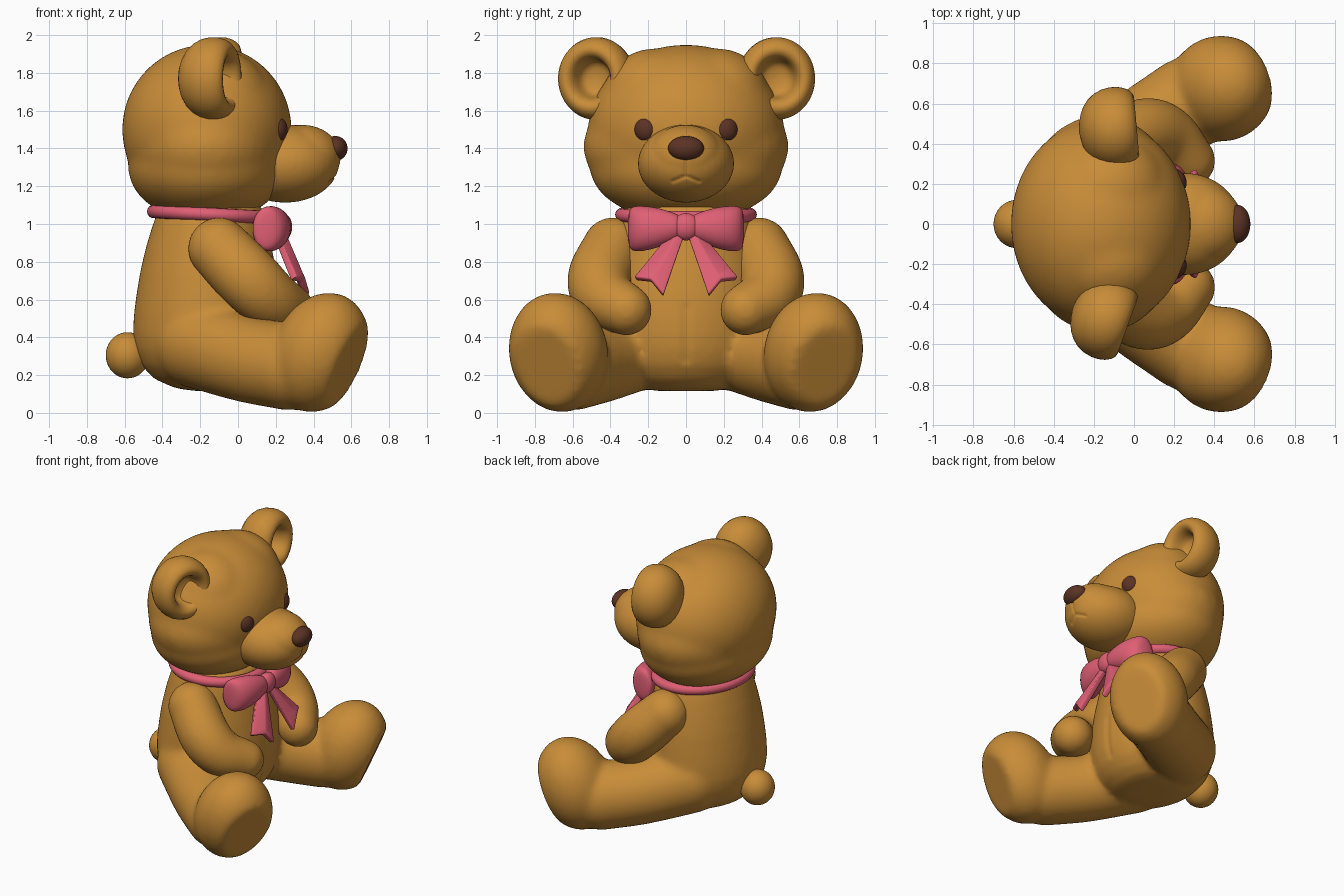
import bpy, bmesh, math
from mathutils import Matrix, Vector
from mathutils.geometry import intersect_point_line

if "Cube" in bpy.data.objects:
    bpy.data.objects.remove(bpy.data.objects["Cube"])


def material(name, rgb):
    m = bpy.data.materials.new(name)
    m.diffuse_color = (*rgb, 1)
    m.use_nodes = True
    m.node_tree.nodes["Principled BSDF"].inputs["Base Color"].default_value = m.diffuse_color
    return m


FUR = material("honey fur", (0.58, 0.265, 0.04))
PINK = material("pink ribbon", (0.74, 0.115, 0.175))
DARK = material("dark brown", (0.105, 0.033, 0.018))


def finish(name, bm, mat):
    bmesh.ops.recalc_face_normals(bm, faces=bm.faces)
    me = bpy.data.meshes.new(name)
    bm.to_mesh(me)
    bm.free()
    me.materials.append(mat)
    ob = bpy.data.objects.new(name, me)
    bpy.context.collection.objects.link(ob)
    bpy.ops.object.select_all(action='DESELECT')
    bpy.context.view_layer.objects.active = ob
    ob.select_set(True)
    return ob


def ball(bm, c, r, rot=Matrix(), flat=1.0):
    """Ellipsoid; flat < 1 cuts it off flat on its local +x side."""
    vs = bmesh.ops.create_uvsphere(bm, u_segments=40, v_segments=24, radius=1)["verts"]
    mat = Matrix.Translation(c) @ rot @ Matrix.Diagonal((*r, 1))
    for v in vs:
        v.co.x = min(v.co.x, flat)
        v.co = mat @ v.co


def chain(bm, pts, steps=8):
    """Overlapping spheres along a smooth path of (x, y, z, radius)."""
    p = [Vector(q) for q in pts]
    p = [2 * p[0] - p[1]] + p + [2 * p[-1] - p[-2]]
    for a, b, c, d in zip(p, p[1:], p[2:], p[3:]):
        for i in range(steps + 1):
            t = i / steps
            q = 0.5 * (2 * b + (c - a) * t + (2 * a - 5 * b + 4 * c - d) * t * t
                       + (3 * b - a - 3 * c + d) * t ** 3)
            ball(bm, q[:3], (q[3],) * 3)


def fuse(name, bm, voxel=0.02, smooth=6):
    """Melt overlapping blobs into one soft skin."""
    ob = finish(name, bm, FUR)
    m = ob.modifiers.new("fuse", 'REMESH')
    m.mode, m.voxel_size, m.use_smooth_shade = 'VOXEL', voxel, True
    s = ob.modifiers.new("soften", 'SMOOTH')
    s.factor, s.iterations = 0.5, smooth
    for mod in ("fuse", "soften"):
        bpy.ops.object.modifier_apply(modifier=mod)
    bpy.ops.object.shade_smooth()
    return ob


def groove(ob, lines, width, depth, xmin):
    """Press stitched creases, given as (y, z) segments, into the front."""
    for v in ob.data.vertices:
        if v.co.x < xmin:
            continue
        p = Vector((v.co.y, v.co.z, 0))
        d = 9
        for a, b in lines:
            a, b = Vector((*a, 0)), Vector((*b, 0))
            t = intersect_point_line(p, a, b)[1]
            d = min(d, (p - a.lerp(b, max(0, min(1, t)))).length)
        if d < width:
            v.co.x -= depth * (1 - d / width)


def skin(bm, rings, place, seg=40):
    """Skin elliptical rings (cu, cv, w, ru, rv); place maps (u, v, w) to world."""
    rows = []
    for cu, cv, w, ru, rv in rings:
        rows.append([bm.verts.new(place(cu + ru * math.cos(math.tau * i / seg),
                                        cv + rv * math.sin(math.tau * i / seg), w))
                     for i in range(seg)])
    for a, b in zip(rows, rows[1:]):
        for i in range(seg):
            j = (i + 1) % seg
            bm.faces.new((a[i], a[j], b[j], b[i]))
    bm.faces.new(rows[0])
    bm.faces.new(rows[-1])


def loft(name, rings, place, mat):
    bm = bmesh.new()
    skin(bm, rings, place)
    ob = finish(name, bm, mat)
    m = ob.modifiers.new("round", 'SUBSURF')
    m.levels = m.render_levels = 1
    bpy.ops.object.modifier_apply(modifier="round")
    bpy.ops.object.shade_smooth()


def simple_ball(name, c, r, mat, rot=Matrix()):
    bm = bmesh.new()
    ball(bm, c, r, rot)
    finish(name, bm, mat)
    bpy.ops.object.shade_smooth()


# Torso profile: (z, back x, front x, half width)
TORSO = [(0.115, -0.22, 0.0, 0.14), (0.13, -0.33, 0.08, 0.25), (0.18, -0.445, 0.15, 0.34),
         (0.25, -0.51, 0.20, 0.40), (0.33, -0.545, 0.225, 0.43), (0.42, -0.557, 0.235, 0.445),
         (0.52, -0.552, 0.235, 0.445), (0.63, -0.538, 0.225, 0.435), (0.75, -0.518, 0.205, 0.42),
         (0.87, -0.49, 0.18, 0.395), (0.98, -0.457, 0.16, 0.37), (1.07, -0.425, 0.14, 0.34),
         (1.13, -0.36, 0.08, 0.28)]

# Torso and legs in one skin
bm = bmesh.new()
skin(bm, [((b + f) / 2, 0, z, (f - b) / 2, w) for z, b, f, w in TORSO],
     lambda u, v, w: Vector((u, v, w)))
for s in (1, -1):
    chain(bm, [(-0.2, 0.245 * s, 0.365, 0.24), (0.05, 0.45 * s, 0.285, 0.23),
               (0.27, 0.60 * s, 0.245, 0.232)])
    rot = Matrix.Rotation(math.radians(22 * s), 4, 'Z') @ Matrix.Rotation(math.radians(23), 4, 'Y')
    ball(bm, (0.435, 0.675 * s, 0.32), (0.25, 0.265, 0.328), rot, 0.72)
body = fuse("body_and_legs", bm, 0.02, 12)
groove(body, [((0, 0.28), (0, 0.56))], 0.03, 0.012, 0)

# Head with full cheeks and jaw
bm = bmesh.new()
ball(bm, (-0.165, 0, 1.50), (0.45, 0.52, 0.45))
ball(bm, (-0.165, 0, 1.41), (0.42, 0.545, 0.34))
ball(bm, (-0.165, 0, 1.30), (0.418, 0.51, 0.29))
for s in (1, -1):
    ball(bm, (-0.125, 0.17 * s, 1.64), (0.30, 0.28, 0.29))
fuse("head", bm, 0.02, 20)

# Muzzle with pressed mouth line
bm = bmesh.new()
ball(bm, (0.25, 0, 1.32), (0.285, 0.255, 0.207))
ball(bm, (0.34, 0, 1.355), (0.205, 0.20, 0.17))
muzzle = fuse("muzzle", bm, 0.01, 14)
groove(muzzle, [((0, 1.36), (0, 1.255)), ((0, 1.255), (0.07, 1.225)),
                ((0, 1.255), (-0.07, 1.225))], 0.014, 0.010, 0.35)

simple_ball("nose", (0.515, 0, 1.40), (0.065, 0.095, 0.066), DARK)
simple_ball("tail", (-0.585, 0, 0.305), (0.115, 0.12, 0.122), FUR)

# Cup-shaped ear profile: (radius, depth)
EAR = [(0.002, -0.05), (0.06, -0.045), (0.09, -0.02), (0.098, 0.05), (0.125, 0.09), (0.165, 0.09),
       (0.2, 0.045), (0.211, -0.03), (0.187, -0.115), (0.12, -0.175), (0.05, -0.195), (0.002, -0.20)]
# Bow loop rings: centre x, centre z, distance out, half depth, half height
LOOP = [(0.225, 0.985, 0.02, 0.05, 0.06), (0.22, 0.985, 0.07, 0.058, 0.075),
        (0.20, 0.98, 0.15, 0.085, 0.108), (0.175, 0.975, 0.24, 0.093, 0.122),
        (0.155, 0.975, 0.285, 0.08, 0.118), (0.145, 0.975, 0.303, 0.06, 0.10),
        (0.145, 0.975, 0.308, 0.01, 0.03)]

for s, side, ear_x, ear_turn in ((1, "left", -0.075, 5), (-1, "right", -0.115, -20)):
    # Arms
    bm = bmesh.new()
    chain(bm, [(-0.1, 0.385 * s, 0.87, 0.165), (0.05, 0.455 * s, 0.715, 0.172),
               (0.16, 0.43 * s, 0.61, 0.16), (0.27, 0.315 * s, 0.545, 0.135)])
    fuse("arm_" + side, bm, 0.018, 8)

    # Ears and eyes
    turn = Matrix.Translation((ear_x, 0.48 * s, 1.77)) @ Matrix.Rotation(math.radians(ear_turn), 4, 'Z')
    loft("ear_" + side, [(0, 0, d, r, r * 1.07) for r, d in EAR],
         lambda u, v, w: turn @ Vector((w, u, v)), FUR)
    simple_ball("eye_" + side, (0.217, 0.217 * s, 1.50), (0.043, 0.058, 0.062), DARK,
                Matrix.Rotation(math.radians(22 * s), 4, 'Z'))

    # Bow loop
    loft("bow_loop_" + side, LOOP, lambda u, v, w: Vector((u, w * s, v)), PINK)

    # Ribbon tail, widening to a notched end
    bm = bmesh.new()
    rows = []
    for i in range(7):
        t = i / 6
        inner = Vector((0.005, 0.96)).lerp(Vector((0.12, 0.62)), t)
        outer = Vector((0.06, 0.96)).lerp(Vector((0.27, 0.71)), t)
        mid = (inner + outer) / 2 + Vector((-0.01, 0.035)) * t ** 4
        rows.append([bm.verts.new((0.225 + (0.95 - p.y) * 0.42 + bulge, p.x * s, p.y))
                     for p, bulge in ((inner, 0), (mid, 0.01), (outer, -0.03))])
    for a, b in zip(rows, rows[1:]):
        for i in range(2):
            bm.faces.new((a[i], a[i + 1], b[i + 1], b[i]))
    ob = finish("bow_tail_" + side, bm, PINK)
    m = ob.modifiers.new("thickness", 'SOLIDIFY')
    m.thickness, m.offset = 0.04, 0
    b = ob.modifiers.new("soft edge", 'BEVEL')
    b.width, b.segments = 0.01, 3
    for mod in ("thickness", "soft edge"):
        bpy.ops.object.modifier_apply(modifier=mod)
    bpy.ops.object.shade_smooth_by_angle()

# Bow knot and neck ribbon
simple_ball("bow_knot", (0.235, 0, 0.985), (0.052, 0.075, 0.072), PINK)
bpy.ops.mesh.primitive_torus_add(major_segments=72, minor_segments=16, major_radius=1, minor_radius=0.11,
                                 location=(-0.14, 0, 1.05), rotation=(0, math.radians(3), 0))
ring = bpy.context.object
ring.name = "neck_ribbon"
ring.scale = (0.308, 0.338, 0.32)
ring.data.materials.append(PINK)
bpy.ops.object.shade_smooth()
